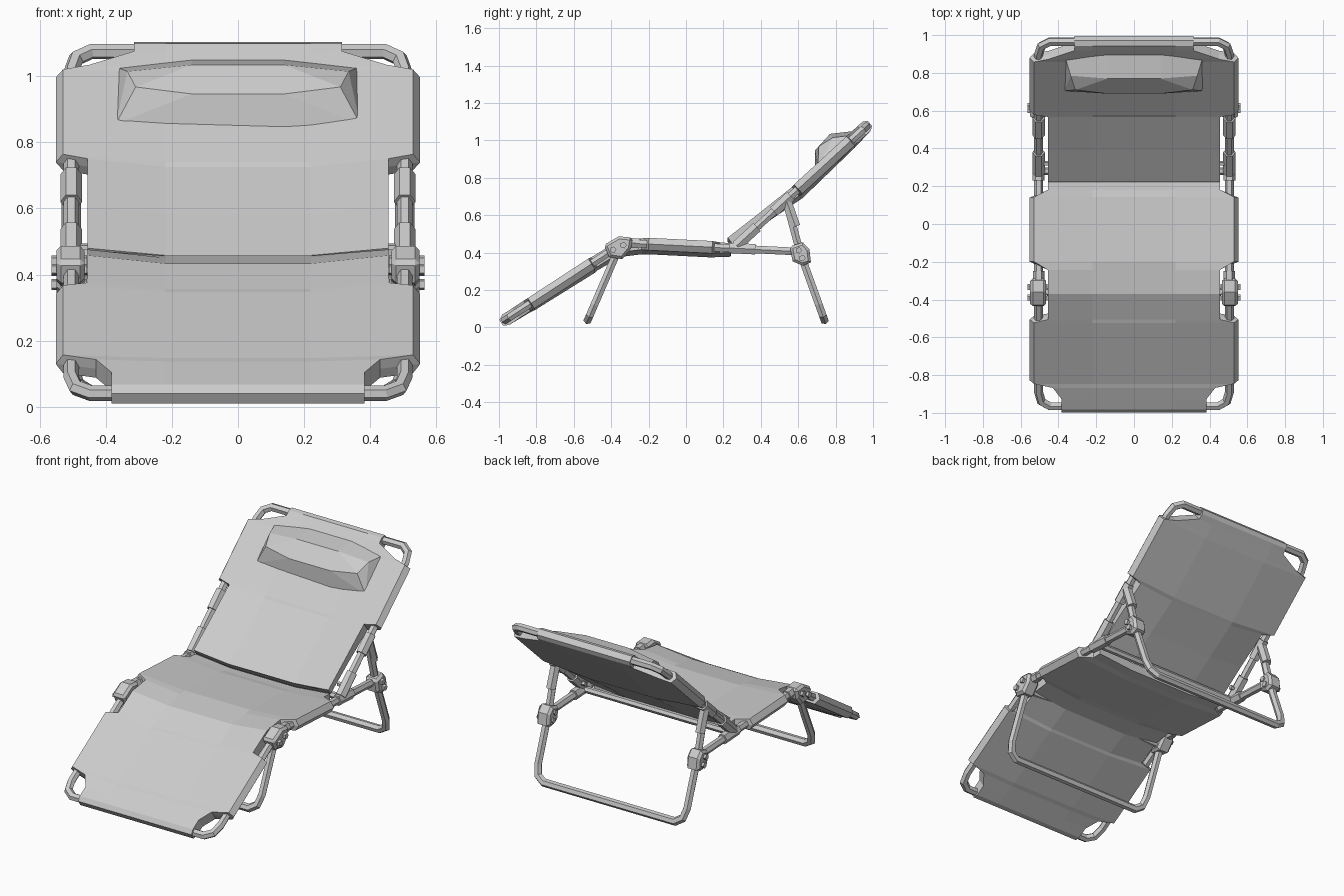
import bpy, bmesh, math
from mathutils import Vector

old = bpy.data.objects.get("Cube")
if old:
    bpy.data.objects.remove(old, do_unlink=True)

grey = bpy.data.materials.new("light_grey")
grey.use_nodes = True
grey.diffuse_color = (0.6, 0.6, 0.6, 1)
grey.node_tree.nodes["Principled BSDF"].inputs["Base Color"].default_value = (0.6, 0.6, 0.6, 1)

RAIL_X = 0.505      # distance of the side rails from the middle
TUBE_R = 0.0235
HEM, NOTCH = 0.53, 0.456    # half widths of the fabric
X, Z = Vector((1, 0, 0)), Vector((0, 0, 1))


def finish(name, bm):
    bmesh.ops.recalc_face_normals(bm, faces=bm.faces)
    mesh = bpy.data.meshes.new(name)
    bm.to_mesh(mesh)
    bm.free()
    mesh.materials.append(grey)
    obj = bpy.data.objects.new(name, mesh)
    bpy.context.collection.objects.link(obj)
    return obj


def loft(name, rings):
    """Closed skin over rings of points."""
    bm = bmesh.new()
    loops = [[bm.verts.new(p) for p in ring] for ring in rings]
    for a, b in zip(loops, loops[1:]):
        for k in range(len(a)):
            bm.faces.new((a[k], a[k - 1], b[k - 1], b[k]))
    bm.faces.new(loops[0])
    bm.faces.new(loops[-1])
    return finish(name, bm)


def tube(name, path, r=TUBE_R):
    """Six-sided tube along a flat path, mitred at its bends."""
    pts = [Vector(p) for p in path]
    normal = (pts[1] - pts[0]).cross(X)
    normal = normal.normalized() if normal.length > 1e-4 else Z
    rings = []
    for i, p in enumerate(pts):
        d_in = (p - pts[max(i - 1, 0)]).normalized()
        d_out = (pts[min(i + 1, len(pts) - 1)] - p).normalized()
        t = (d_in + d_out).normalized()
        side = t.cross(normal) / max(t.dot(d_out if i == 0 else d_in), 0.5)
        rings.append([p + r * (math.cos(a) * side + math.sin(a) * normal)
                      for a in (k * math.pi / 3 for k in range(6))])
    return loft(name, rings)


def u_frame(name, top, end):
    """Bent frame: two side rails joined by a cross bar at the end."""
    top, end = Vector((0, *top)), Vector((0, *end))
    d = (end - top).normalized()
    half = [top + X * RAIL_X, end - d * 0.09 + X * RAIL_X,
            end - d * 0.03 + X * (RAIL_X - 0.015), end + X * (RAIL_X - 0.06)]
    return tube(name, half + [Vector((-p.x, p.y, p.z)) for p in reversed(half)])


def prism(name, outline, x0, x1):
    """Outline in y and z, extruded across x."""
    return loft(name, [[(x, y, z) for y, z in outline] for x in (x0, x1)])


def pentagon(y, z, r):
    return [(y + r * math.cos(k * math.tau / 5), z + r * math.sin(k * math.tau / 5)) for k in range(5)]


def panel(name, rows):
    """Double-layer fabric from rows of (y, z, half width, sag, half thickness)."""
    rings = []
    for i, (y, z, w, sag, t) in enumerate(rows):
        before, after = rows[max(i - 1, 0)], rows[min(i + 1, len(rows) - 1)]
        along = Vector((0, after[0] - before[0], after[1] - before[1])).normalized()
        up = X.cross(along) * t
        edge = w + (0.022 if w == HEM else 0)
        centre = Vector((0, y, z))
        top = [centre + X * x - Z * s + up for x, s in ((-w, 0), (-0.22, sag), (0.22, sag), (w, 0))]
        bottom = [p - 2 * up for p in reversed(top)]
        rings.append(top + [centre + X * edge] + bottom + [centre - X * edge])
    return loft(name, rings)


# Bent tube frames and legs
u_frame("foot_frame", (-0.36, 0.435), (-0.965, 0.04))
u_frame("back_frame", (0.28, 0.445), (0.965, 1.075))
u_frame("front_legs", (-0.365, 0.41), (-0.525, 0.04))
u_frame("rear_legs", (0.61, 0.40), (0.74, 0.04))

# Cross bars under the seat
for name, y, z in (("front_cross_bar", -0.36, 0.405), ("rear_cross_bar", 0.28, 0.425)):
    tube(name, [(-RAIL_X, y, z), (RAIL_X, y, z)], 0.02)

# Fabric panels, wrapped around the frames
panel("seat_fabric", [
    (-0.988, 0.025, 0.383, 0, 0.018), (-0.965, 0.04, 0.383, 0, 0.033),
    (-0.91, 0.076, 0.383, 0.003, 0.033), (-0.85, 0.115, 0.43, 0.006, 0.033),
    (-0.828, 0.129, HEM, 0.01, 0.033), (-0.505, 0.34, HEM, 0.02, 0.033),
    (-0.49, 0.35, NOTCH, 0.02, 0.03), (-0.36, 0.43, NOTCH, 0.025, 0.03),
    (-0.24, 0.446, NOTCH, 0.025, 0.03), (-0.2, 0.446, HEM, 0.022, 0.033),
    (0.14, 0.429, HEM, 0.022, 0.033), (0.18, 0.427, NOTCH, 0.022, 0.028),
    (0.24, 0.425, NOTCH, 0.022, 0.025)])
panel("back_fabric", [
    (0.235, 0.464, NOTCH, 0.022, 0.02), (0.4, 0.59, NOTCH, 0.025, 0.022),
    (0.585, 0.727, NOTCH, 0.025, 0.03), (0.60, 0.74, HEM, 0.025, 0.033),
    (0.88, 0.997, HEM, 0.012, 0.033), (0.895, 1.011, 0.45, 0.01, 0.033),
    (0.94, 1.052, 0.315, 0.003, 0.033), (0.965, 1.075, 0.315, 0, 0.033),
    (0.983, 1.091, 0.315, 0, 0.018)])

# Pillow: half of the corners, mirrored and wrapped in a hull
corners = [(0.37, 0.705, 0.856), (0.36, 0.87, 1.025), (0.335, 0.785, 1.015), (0.31, 0.71, 0.968),
           (0.14, 0.69, 0.83), (0.14, 0.69, 0.947), (0.14, 0.77, 1.035), (0.14, 0.90, 1.05)]
bm = bmesh.new()
for x, y, z in corners:
    for s in (-1, 1):
        bm.verts.new((s * x, y, z))
bmesh.ops.convex_hull(bm, input=bm.verts)
bmesh.ops.dissolve_limit(bm, angle_limit=0.09, verts=bm.verts, edges=bm.edges)
finish("pillow", bm)

# Parts repeated on each side
hinges = {
    "front_hinge": [(-0.44, 0.44), (-0.36, 0.487), (-0.285, 0.48), (-0.295, 0.42), (-0.34, 0.365), (-0.41, 0.375)],
    "rear_hinge": [(0.555, 0.433), (0.625, 0.455), (0.66, 0.417), (0.668, 0.348), (0.625, 0.33), (0.57, 0.353)]}
bolts = {"front_bolt_a": (-0.39, 0.415), "front_bolt_b": (-0.335, 0.44),
         "rear_bolt_a": (0.602, 0.412), "rear_bolt_b": (0.622, 0.37)}
# name: start, end, radius
rods = {
    "seat_rail": ((-0.36, 0.453), (0.61, 0.405), TUBE_R),
    "rear_strut": ((0.61, 0.40), (0.535, 0.68), TUBE_R),
    "strut_collar": ((0.585, 0.54), (0.54, 0.67), 0.03),
    "seat_collar": ((0.23, 0.425), (0.37, 0.418), 0.032),
    "back_collar": ((0.27, 0.436), (0.38, 0.537), 0.033),
    "back_stop": ((0.47, 0.62), (0.56, 0.703), 0.033),
    "hinge_socket": ((-0.30, 0.452), (-0.25, 0.449), 0.03),
}
for s, label in ((1, "left"), (-1, "right")):
    for name, (a, b, r) in rods.items():
        tube(f"{label}_{name}", [(s * RAIL_X, *a), (s * RAIL_X, *b)], r)
    for name, outline in hinges.items():
        block = prism(f"{label}_{name}", outline, s * 0.465, s * 0.55)
        mod = block.modifiers.new("chamfer", "BEVEL")
        mod.width = 0.014
        mod.segments = 1
        mod.angle_limit = math.radians(80)
    for name, (y, z) in bolts.items():
        prism(f"{label}_{name}", pentagon(y, z, 0.018), s * 0.457, s * 0.565)
    prism(f"{label}_back_pin", pentagon(0.32, 0.48, 0.014), s * 0.455, s * 0.51)
